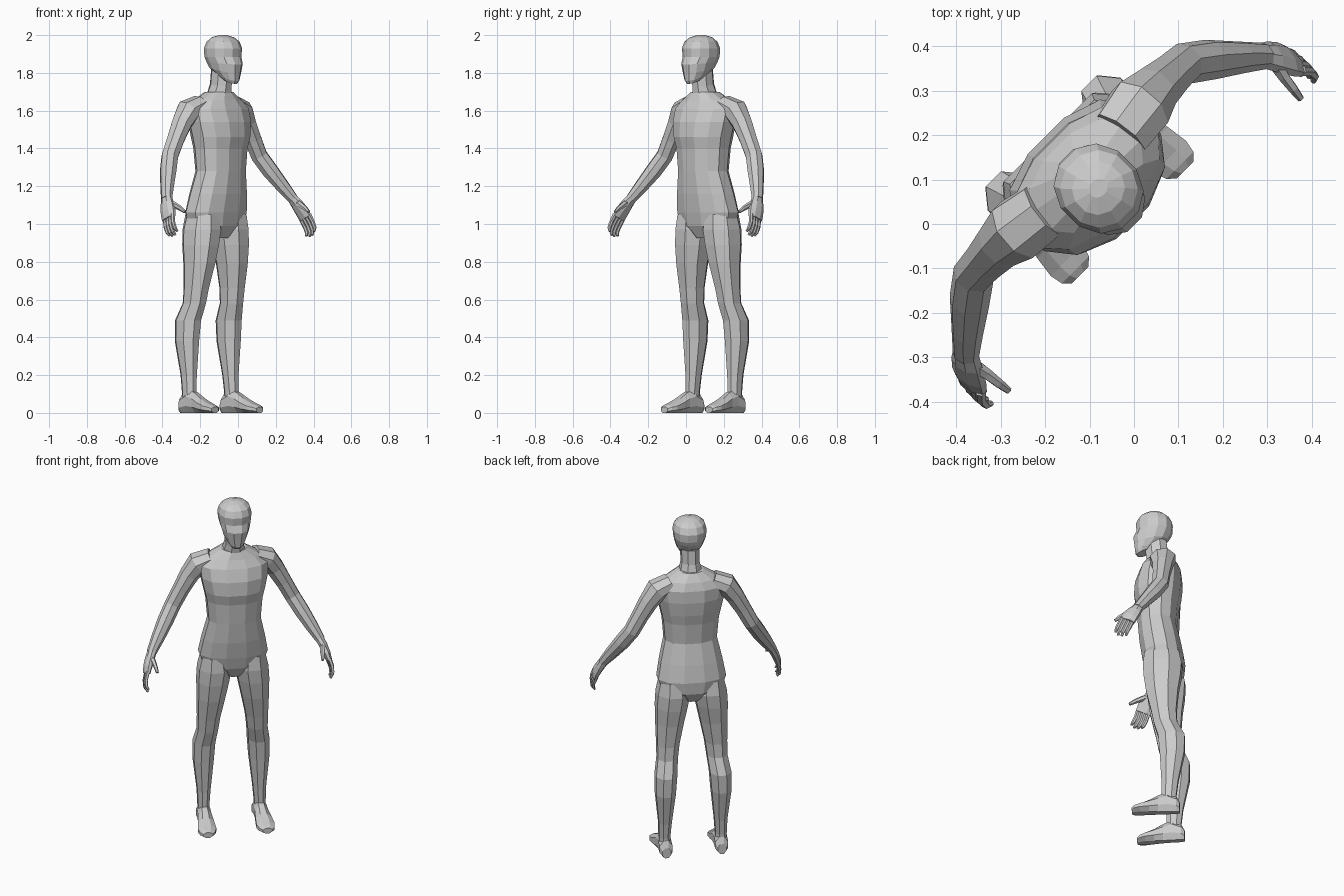
import bpy, bmesh, math
from mathutils import Vector as V

TURN = math.radians(45)  # figure stands turned 45 degrees


def loft(name, rings, n=8, mirror=False, power=1.0, flat=True):
    """Skin a list of (centre, u, v) elliptical rings and cap both ends."""
    bm = bmesh.new()
    loops = []
    off = math.pi / n if flat else 0
    k = math.cos(off) if flat else 1
    f = lambda t: math.copysign(min(1, abs(t) / k) ** power, t)
    for c, u, v in rings:
        loop = []
        for i in range(n):
            a = 2 * math.pi * i / n + off
            loop.append(bm.verts.new(V(c) + V(u) * f(math.cos(a)) + V(v) * f(math.sin(a))))
        loops.append(loop)
    for a, b in zip(loops, loops[1:]):
        for i in range(n):
            j = (i + 1) % n
            bm.faces.new((a[i], a[j], b[j], b[i]))
    bm.faces.new(loops[0])
    bm.faces.new(loops[-1])
    bmesh.ops.recalc_face_normals(bm, faces=bm.faces)
    me = bpy.data.meshes.new(name)
    bm.to_mesh(me)
    bm.free()
    ob = bpy.data.objects.new(name, me)
    bpy.context.collection.objects.link(ob)
    ob.rotation_euler.z = TURN
    if mirror:
        ob.modifiers.new("mirror", 'MIRROR')
    return ob


def level(z, hw, yf, yb, rise=0):
    """Horizontal ring from front/back depths; rise lifts its back edge."""
    h = (yb - yf) / 2
    return ((0, (yf + yb) / 2, z + rise / 2), (hw, 0, 0), (0, h, rise / 2))


def tube(name, path, n=8):
    """Limb along (x, y, z, depth radius, thickness) points, mirrored."""
    pts = [V(p[:3]) for p in path]
    rings = []
    for i, p in enumerate(path):
        d = (pts[min(i + 1, len(pts) - 1)] - pts[max(i - 1, 0)]).normalized()
        u = V((0, -1, 0))
        u = (u - d * u.dot(d)).normalized()
        rings.append((pts[i], u * p[3], d.cross(u) * p[4]))
    return loft(name, rings, n, True)


# torso: pelvis, waist, chest, sloping shoulders
loft("torso", [level(*r) for r in [
    (.925, .05, .10, .23), (.99, .165, .065, .275), (1.06, .19, .05, .28),
    (1.16, .172, .035, .262), (1.28, .145, .025, .235), (1.40, .155, .018, .245),
    (1.46, .168, .004, .257), (1.54, .185, .01, .265), (1.61, .19, .035, .262),
    (1.655, .145, .058, .245), (1.70, .07, .075, .215)]], 12, power=.9)

# neck
loft("neck", [level(1.67, .065, .075, .215), level(1.73, .05, .068, .19, .01),
              level(1.82, .05, .06, .18)], 8)

# head: chin, jaw, nose, eye recess, brow, crown
loft("head", [level(*r) for r in [
    (1.742, .034, .018, .10, .03), (1.758, .048, .008, .14, .04),
    (1.80, .068, .004, .185, .03), (1.845, .079, -.002, .203, .015),
    (1.885, .087, .016, .211), (1.93, .091, .012, .213), (1.965, .082, .028, .195),
    (1.988, .058, .058, .168), (2.0, .022, .095, .132)]], 12, power=.93)

# legs: hip, thigh, knee, calf, ankle
loft("leg", [((x, y, z), (hx, 0, 0), (0, hy, 0)) for x, y, z, hx, hy in [
    (.105, .165, 1.05, .07, .095), (.103, .168, .97, .09, .107),
    (.112, .168, .89, .086, .102), (.122, .168, .79, .075, .088),
    (.134, .178, .66, .061, .069), (.139, .188, .58, .056, .064),
    (.152, .222, .49, .059, .073), (.156, .226, .38, .055, .068),
    (.156, .213, .20, .036, .046), (.158, .208, .11, .031, .041),
    (.158, .208, .06, .031, .042)]], 8, True)

# feet: heel to toe
loft("foot", [((x, y, h / 2), (w, 0, 0), (0, 0, h / 2)) for x, y, w, h in [
    (.155, .268, .024, .06), (.156, .25, .036, .095), (.157, .20, .036, .125),
    (.159, .15, .038, .105), (.162, .10, .046, .075), (.164, .05, .051, .052),
    (.166, .02, .043, .042), (.167, .004, .026, .032)]], 8, True)

# arms: shoulder, upper arm, elbow, forearm, wrist
tube("arm", [
    (.12, .165, 1.635, .065, .045), (.195, .177, 1.60, .07, .058),
    (.24, .18, 1.535, .055, .05), (.288, .178, 1.45, .047, .044),
    (.335, .175, 1.36, .044, .042), (.383, .14, 1.28, .043, .041),
    (.435, .095, 1.195, .034, .034), (.475, .06, 1.13, .029, .025)])

# hands: palm, four curled fingers, thumb
tube("palm", [
    (.468, .066, 1.14, .028, .023), (.486, .045, 1.105, .038, .023),
    (.502, .022, 1.065, .044, .021), (.512, .006, 1.03, .043, .016)])
W = V((0, -.88, .47))  # direction across the knuckles
for i, size in enumerate((.86, .98, 1.02, .92)):
    p = V((.51, .006, 1.036)) + W * (i - 1.5) * .021
    path = [(*p, .0105, .012)]
    for step, r in (((.014, -.016, -.044), .010), ((.0, -.016, -.034), .009), ((-.012, -.008, -.02), .006)):
        p = p + V(step) * size
        path.append((*p, r, r))
    tube("finger", path, 6)
tube("thumb", [
    (.480, .035, 1.115, .016, .016), (.472, -.002, 1.098, .014, .013),
    (.468, -.038, 1.082, .011, .011), (.464, -.066, 1.064, .007, .008)], 6)
